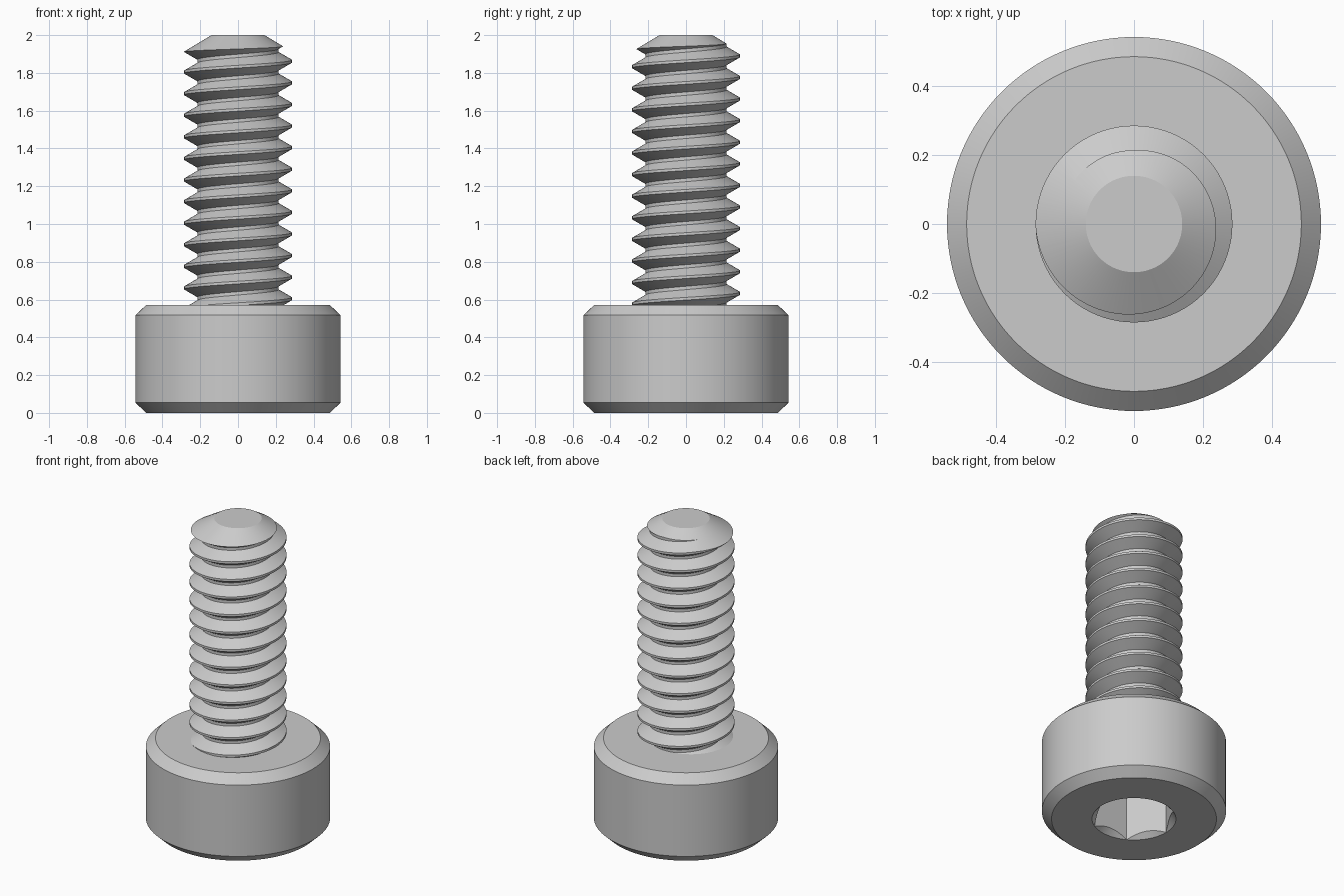
import bpy
import bmesh
import math

cube = bpy.data.objects.get("Cube")
if cube:
    bpy.data.objects.remove(cube, do_unlink=True)

# Main dimensions
UNIT = 2 / 7
SHANK_R, ROOT_R, PITCH = UNIT, 0.2145, 0.4 * UNIT
HEAD_R, HEAD_H = 1.9 * UNIT, 2 * UNIT
HEX_R = 1.5 * UNIT / math.sqrt(3)
SOCKET_DEPTH = UNIT

steel = bpy.data.materials.new("grey_steel")
steel.use_nodes = True
grey = (0.6, 0.6, 0.6, 1)
steel.diffuse_color = grey
steel.node_tree.nodes["Principled BSDF"].inputs["Base Color"].default_value = grey


def make_object(name, bm):
    bmesh.ops.recalc_face_normals(bm, faces=bm.faces)
    mesh = bpy.data.meshes.new(name)
    bm.to_mesh(mesh)
    bm.free()
    mesh.materials.append(steel)
    obj = bpy.data.objects.new(name, mesh)
    bpy.context.collection.objects.link(obj)
    return obj


def lathe(name, profile, sides):
    """Closed solid of revolution from (radius, height) points."""
    bm = bmesh.new()
    rings = []
    for r, z in profile:
        rings.append([bm.verts.new((r * math.cos(a), r * math.sin(a), z))
                      for a in (math.tau * k / sides for k in range(sides))])
    for low, high in zip(rings, rings[1:]):
        for k in range(sides):
            n = (k + 1) % sides
            bm.faces.new((low[k], low[n], high[n], high[k]))
    bm.faces.new(rings[0])
    bm.faces.new(rings[-1])
    return make_object(name, bm)


def boolean(obj, tool, operation):
    tool.hide_render = True
    mod = obj.modifiers.new(operation.lower(), 'BOOLEAN')
    mod.operation = operation
    mod.solver = 'EXACT'
    mod.object = tool
    bpy.context.view_layer.objects.active = obj
    bpy.ops.object.modifier_apply(modifier=mod.name)
    bpy.data.objects.remove(tool, do_unlink=True)


def smooth(obj):
    bpy.ops.object.select_all(action='DESELECT')
    obj.select_set(True)
    bpy.context.view_layer.objects.active = obj
    bpy.ops.object.shade_smooth_by_angle(angle=math.radians(25))


def helical_rod(name, start, turns, sides):
    """Solid right-hand thread: profile rows climb one pitch per turn."""
    flank = (SHANK_R - ROOT_R) * math.tan(math.radians(30))
    crest = PITCH / 8
    profile = [(SHANK_R, 0), (SHANK_R, crest), (ROOT_R, crest + flank),
               (ROOT_R, PITCH - flank)]
    step = len(profile)
    rows = step * turns + 1
    bm = bmesh.new()
    cols = []
    for j in range(sides):
        a = math.tau * j / sides
        col = []
        for i in range(rows + step):
            r, dz = profile[i % step]
            z = start + (i // step + j / sides) * PITCH + dz
            col.append(bm.verts.new((r * math.cos(a), r * math.sin(a), z)))
        cols.append(col)
    for j in range(sides):
        last = j == sides - 1
        nxt, shift = (cols[0], step) if last else (cols[j + 1], 0)
        for i in range(rows - 1):
            bm.faces.new((cols[j][i], nxt[i + shift], nxt[i + 1 + shift], cols[j][i + 1]))
    bmesh.ops.delete(bm, geom=[v for v in bm.verts if not v.link_faces], context='VERTS')
    # Close each end with a fan to the axis
    rim = [e for e in bm.edges if e.is_boundary]
    middle = start + turns * PITCH / 2
    for upper in (False, True):
        edges = [e for e in rim if (e.verts[0].co.z > middle) == upper]
        height = sum(e.verts[0].co.z for e in edges) / len(edges)
        hub = bm.verts.new((0, 0, height))
        for e in edges:
            bm.faces.new((e.verts[0], e.verts[1], hub))
    return make_object(name, bm)


# Cylindrical head with chamfered rims
CH, CHZ = 0.057, 0.054
head = lathe("socket_head", [(HEAD_R - CH, 0), (HEAD_R, CHZ),
                             (HEAD_R, HEAD_H - CHZ), (HEAD_R - CH, HEAD_H)], 128)

# Hexagonal drive socket and its countersunk mouth
hex_tool = lathe("hex_cutter", [(HEX_R, -0.1), (HEX_R, SOCKET_DEPTH)], 6)
boolean(head, hex_tool, 'DIFFERENCE')
mouth = lathe("mouth_cutter", [(HEX_R + 0.05, -0.05), (HEX_R - 0.07, 0.07)], 96)
boolean(head, mouth, 'DIFFERENCE')
smooth(head)

# Threaded shank trimmed to a conical tip
TIP_R, SLOPE, OUTER = 0.14, 0.6, 0.32
shank = helical_rod("threaded_shank", 1.9687 - 15 * PITCH, 17, 80)
envelope = lathe("tip_envelope", [(OUTER, 0.45), (OUTER, 2 - SLOPE * (OUTER - TIP_R)),
                                  (TIP_R, 2)], 160)
boolean(shank, envelope, 'INTERSECT')
smooth(shank)
